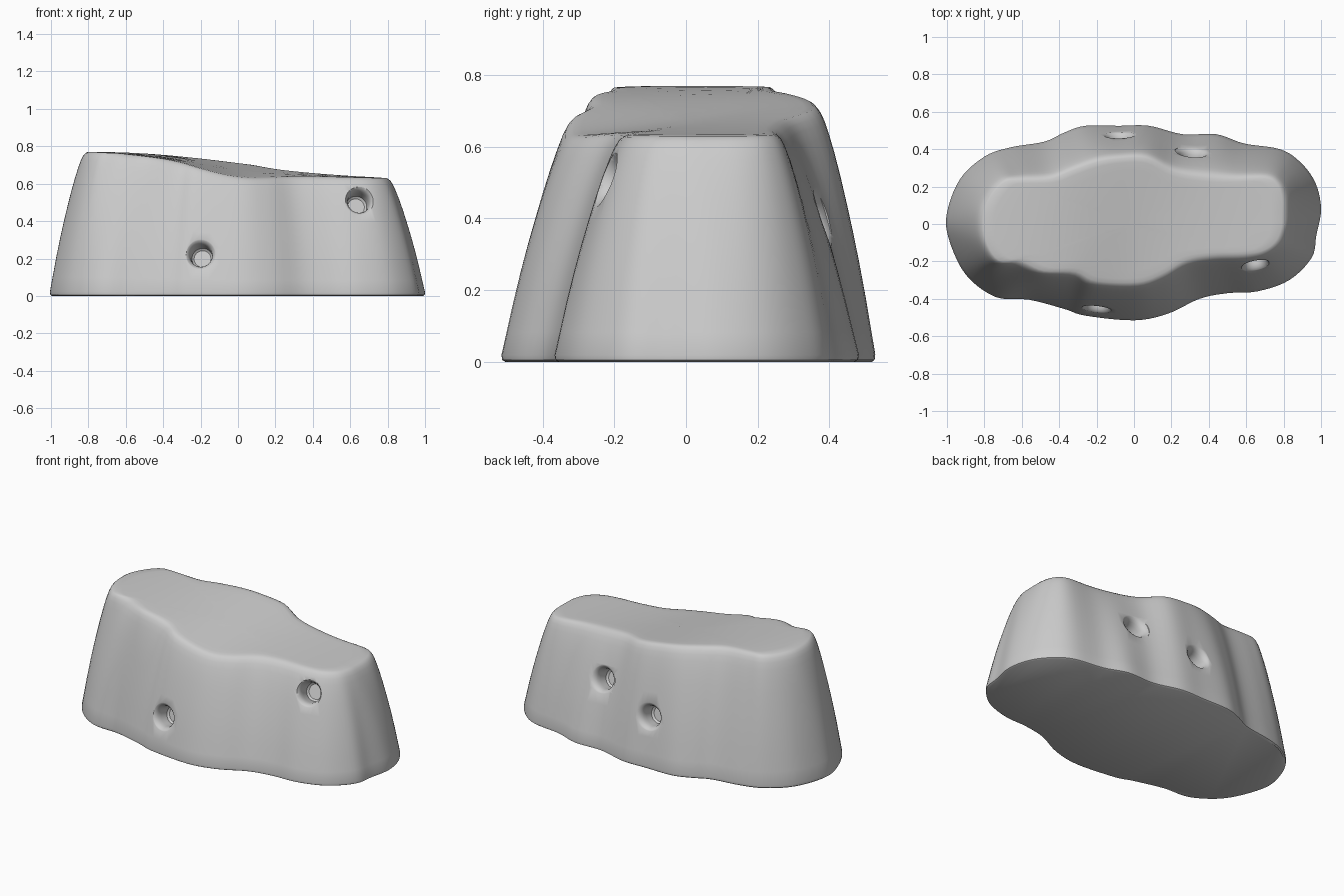
import bpy, bmesh, math
from mathutils import Vector
from mathutils.bvhtree import BVHTree

if "Cube" in bpy.data.objects:
    bpy.data.objects.remove(bpy.data.objects["Cube"])

# matched outline points: base x, base y, top rim x, top rim y
OUTLINE = [
    (-1, .06, -.80, .05), (-.93, .24, -.76, .15), (-.80, .36, -.69, .225),
    (-.66, .41, -.60, .235), (-.48, .44, -.45, .24), (-.37, .49, -.33, .285),
    (-.26, .525, -.20, .33), (-.08, .525, -.08, .35), (.08, .525, .07, .35),
    (.26, .48, .22, .275), (.44, .48, .40, .245), (.59, .43, .54, .24),
    (.78, .40, .70, .245), (.89, .33, .765, .21), (.97, .22, .79, .14),
    (1, .08, .79, .04), (.975, -.06, .785, -.03), (.95, -.18, .75, -.10),
    (.83, -.30, .68, -.145), (.66, -.36, .58, -.16), (.50, -.37, .42, -.165),
    (.35, -.40, .28, -.19), (.18, -.48, .15, -.265), (0, -.515, .02, -.31),
    (-.26, -.49, -.20, -.305), (-.37, -.455, -.31, -.255), (-.56, -.405, -.48, -.25),
    (-.74, -.39, -.60, -.20), (-.90, -.27, -.72, -.195), (-.99, -.08, -.79, -.09)]
# side wall profile: inset towards rim, height fraction
PROFILE = [(.05, 0), (.01, .008), (0, .03), (.07, .13), (.16, .26), (.26, .39), (.36, .51),
           (.46, .62), (.56, .725), (.66, .82), (.75, .895), (.82, .945), (.88, .975),
           (.94, .992), (1, 1)]
BACK_Z = [.77, .757, .71, .66, .63]
FRONT_Z = [.77, .73, .637, .632, .63]
STEPS = 5


def spline(a, b, c, d, t):
    return .5 * (2*b + (c - a)*t + (2*a - 5*b + 4*c - d)*t*t + (3*b - a - 3*c + d)*t**3)


def edge_height(vals, x):
    u = min(max((x + .8) / .4, 0), 3.9999)
    i = int(u)
    p = [vals[min(max(i + k, 0), 4)] for k in (-1, 0, 1, 2)]
    return spline(*p, u - i)


def top_z(x, y):
    v = min(max((y + .3) / .65, 0), 1)
    return edge_height(FRONT_Z, x) * (1 - v) + edge_height(BACK_Z, x) * v


def finish(bm, name):
    bmesh.ops.recalc_face_normals(bm, faces=bm.faces[:])
    mesh = bpy.data.meshes.new(name)
    bm.to_mesh(mesh)
    obj = bpy.data.objects.new(name, mesh)
    bpy.context.collection.objects.link(obj)
    return obj


def bridge(bm, a, b):
    n = len(a)
    for i in range(n):
        bm.faces.new((a[i], a[(i + 1) % n], b[(i + 1) % n], b[i]))


# smooth closed outline
n = len(OUTLINE)
loop = []
for i in range(n):
    pts = [OUTLINE[(i + k) % n] for k in (-1, 0, 1, 2)]
    for s in range(STEPS):
        loop.append([spline(*(p[c] for p in pts), s / STEPS) for c in range(4)])

# body: lofted wall, then rings closing over the sloping top
bm = bmesh.new()
rings = []
for f, h in PROFILE:
    rings.append([bm.verts.new((bx + (tx - bx)*f, by + (ty - by)*f, top_z(tx, ty)*h))
                  for bx, by, tx, ty in loop])
for k in (.93, .8, .65, .5, .35, .2, .08):
    rings.append([bm.verts.new((tx*k, ty*k, top_z(tx*k, ty*k) + .002))
                  for _, _, tx, ty in loop])
for a, b in zip(rings, rings[1:]):
    bridge(bm, a, b)
bm.faces.new(rings[0])
bm.faces.new(rings[-1])
body = finish(bm, "climbing_hold_body")
tree = BVHTree.FromPolygons([v.co.copy() for v in body.data.vertices],
                            [p.vertices[:] for p in body.data.polygons])


# flared round pocket cutter, aligned to the wall
def pocket(i, spot):
    co, normal, _, _ = tree.find_nearest(Vector(spot))
    rot = normal.to_track_quat('Z', 'Y')
    bm = bmesh.new()
    rings = []
    for r, z in ((.045, -.11), (.056, -.10), (.058, -.05), (.061, -.03),
                 (.067, -.015), (.077, -.004), (.092, .004), (.095, .06)):
        rings.append([bm.verts.new(co + rot @ Vector((r*math.cos(a), r*math.sin(a), z)))
                      for a in (math.tau * j / 32 for j in range(32))])
    for a, b in zip(rings, rings[1:]):
        bridge(bm, a, b)
    bm.faces.new(rings[0])
    bm.faces.new(rings[-1])
    cutter = finish(bm, f"pocket_cutter_{i}")
    cutter.hide_render = True
    return cutter


bpy.context.view_layer.objects.active = body
SPOTS = [(-.2, -.45, .22), (.65, -.22, .51), (-.08, .455, .30), (.31, .375, .40)]
for i, spot in enumerate(SPOTS):
    cutter = pocket(i, spot)
    mod = body.modifiers.new("pocket", 'BOOLEAN')
    mod.operation = 'DIFFERENCE'
    mod.solver = 'EXACT'
    mod.object = cutter
    bpy.ops.object.modifier_apply(modifier=mod.name)
    bpy.data.objects.remove(cutter)

body.select_set(True)
bpy.ops.object.shade_smooth_by_angle(angle=math.radians(40))
